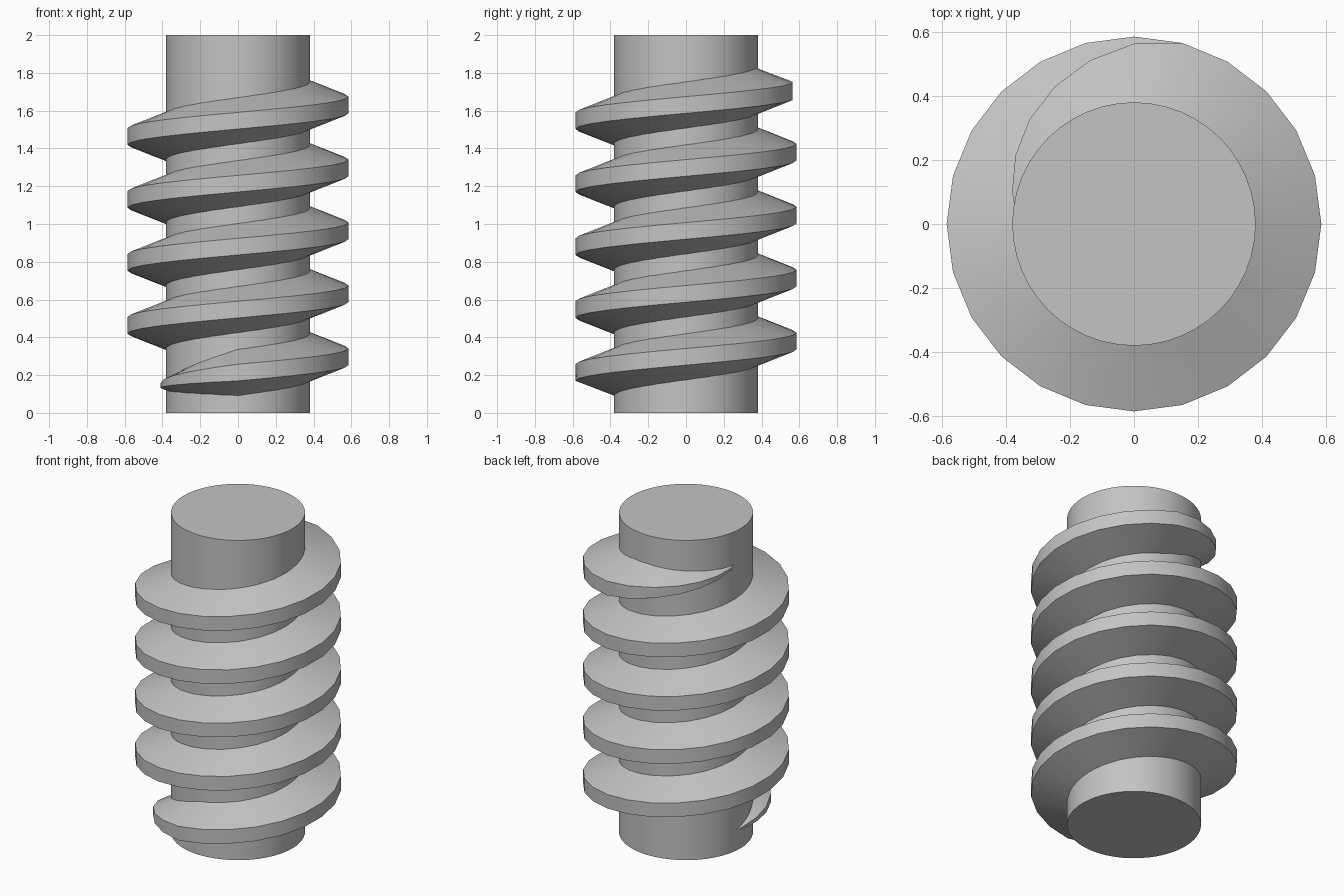
import bpy, bmesh
from math import cos, sin, radians

default = bpy.data.objects.get("Cube")
if default:
    bpy.data.objects.remove(default, do_unlink=True)

STEP = 15                      # degrees per thread segment
START, END = -195, 1620        # angular span of the thread
TAPER = 7                      # segments in each run-out
PITCH = 1 / 3
ROOT_R, CREST_R, CORE_R = 0.36, 0.585, 0.38
ROOT_HALF, CREST_HALF = 0.13, 0.044

steel = bpy.data.materials.new("grey_steel")
steel.use_nodes = True
colour = (0.55, 0.55, 0.55, 1)
steel.diffuse_color = colour
steel.node_tree.nodes["Principled BSDF"].inputs["Base Color"].default_value = colour


def make_object(name, bm):
    bmesh.ops.recalc_face_normals(bm, faces=bm.faces)
    mesh = bpy.data.meshes.new(name)
    bm.to_mesh(mesh)
    bm.free()
    mesh.materials.append(steel)
    obj = bpy.data.objects.new(name, mesh)
    bpy.context.collection.objects.link(obj)
    bpy.ops.object.select_all(action='DESELECT')
    obj.select_set(True)
    bpy.context.view_layer.objects.active = obj
    bpy.ops.object.shade_smooth_by_angle(angle=radians(30))
    return obj


# Core shaft
bm = bmesh.new()
bmesh.ops.create_cone(bm, cap_ends=True, segments=48, radius1=CORE_R,
                      radius2=CORE_R, depth=2)
bmesh.ops.translate(bm, verts=bm.verts, vec=(0, 0, 1))
make_object("core_shaft", bm)

# Helical thread: a trapezoid swept upward, shrinking into the core at both ends
bm = bmesh.new()
count = (END - START) // STEP
rings = []
for i in range(count + 1):
    angle = START + i * STEP
    t = max(0.02, min(1, i / TAPER, (count - i) / (TAPER - 0.35)))
    a = radians(angle)
    z = 0.297 + PITCH * angle / 360
    crest = ROOT_R + (CREST_R - ROOT_R) * t
    profile = [(ROOT_R, -ROOT_HALF * t), (crest, -CREST_HALF * t),
               (crest, CREST_HALF * t), (ROOT_R, ROOT_HALF * t)]
    rings.append([bm.verts.new((r * cos(a), r * sin(a), z + dz))
                  for r, dz in profile])
for low, high in zip(rings, rings[1:]):
    for j in range(4):
        k = (j + 1) % 4
        bm.faces.new((low[j], high[j], high[k], low[k]))
bm.faces.new(rings[0])
bm.faces.new(rings[-1])
make_object("helical_thread", bm)
